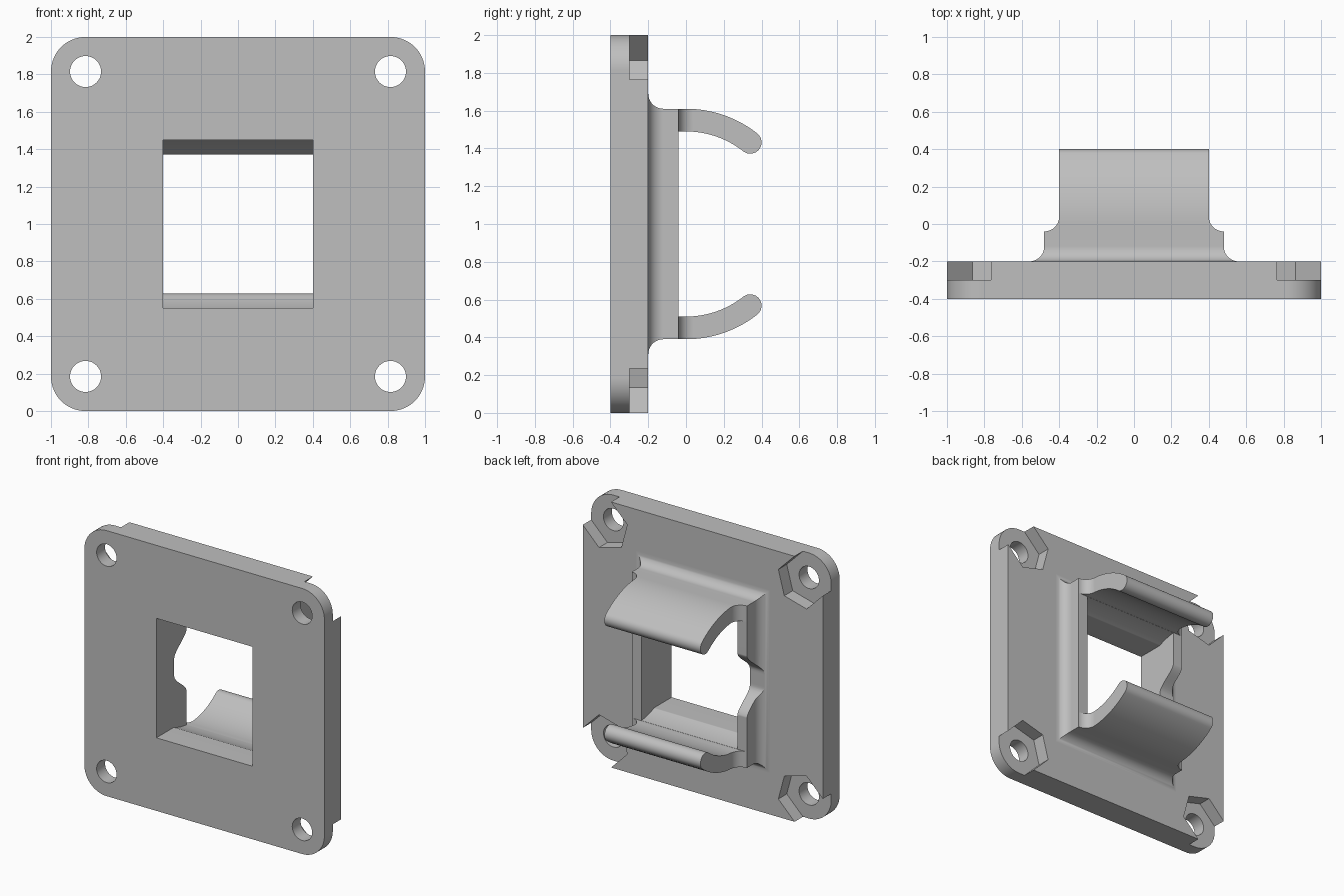
import bpy, bmesh
from math import sin, cos, pi, radians, sqrt

if "Cube" in bpy.data.objects:
    bpy.data.objects.remove(bpy.data.objects["Cube"], do_unlink=True)

grey = bpy.data.materials.new("plain grey")
grey.use_nodes = True
GREY = (0.52, 0.52, 0.52, 1)
grey.diffuse_color = GREY
grey.node_tree.nodes["Principled BSDF"].inputs["Base Color"].default_value = GREY

MID = 1.0        # height of the clip axis
INNER, OUTER = 0.49, 0.61


def loft(name, loops):
    """Closed solid through equal-length loops of 3D points."""
    bm = bmesh.new()
    rings = [[bm.verts.new(p) for p in loop] for loop in loops]
    n = len(rings[0])
    for a, b in zip(rings, rings[1:]):
        for i in range(n):
            j = (i + 1) % n
            bm.faces.new((a[i], a[j], b[j], b[i]))
    bm.faces.new(rings[0])
    bm.faces.new(rings[-1])
    bmesh.ops.recalc_face_normals(bm, faces=bm.faces[:])
    mesh = bpy.data.meshes.new(name)
    bm.to_mesh(mesh)
    bm.free()
    mesh.materials.append(grey)
    obj = bpy.data.objects.new(name, mesh)
    bpy.context.collection.objects.link(obj)
    return obj


def prism(name, points, axis, lo, hi):
    """Extrude a 2D outline along the x, y or z axis."""
    def place(p, d):
        return {"x": (d, p[0], p[1]), "y": (p[0], d, p[1]),
                "z": (p[0], p[1], d)}[axis]
    return loft(name, [[place(p, d) for p in points] for d in (lo, hi)])


def arc(cx, cy, r, start, end, steps):
    angles = [radians(start + (end - start) * i / steps) for i in range(steps + 1)]
    return [(cx + r * cos(a), cy + r * sin(a)) for a in angles]


def rect(w, h, cz=MID):
    return [(-w, cz - h), (w, cz - h), (w, cz + h), (-w, cz + h)]


def combine(target, tool, operation):
    """Apply a boolean and discard the tool."""
    mod = target.modifiers.new("combine", "BOOLEAN")
    mod.operation, mod.solver, mod.object = operation, "EXACT", tool
    bpy.context.view_layer.objects.active = target
    bpy.ops.object.modifier_apply(modifier=mod.name)
    bpy.data.objects.remove(tool, do_unlink=True)


# Rounded square flange
HOLE, CORNER = 0.815, 0.185
outline = []
for k, (sx, sz) in enumerate([(1, 1), (-1, 1), (-1, -1), (1, -1)]):
    outline += arc(sx * HOLE, MID + sz * HOLE, CORNER, 90 * k, 90 * k + 90, 16)
body = prism("mounting_bracket", outline, "y", -0.4, -0.2)

# Collar with a concave flare where it meets the flange
sections = [(-0.25, 0.08)]
for i in range(11):
    a = radians(9 * i)
    sections.append((-0.12 - 0.08 * cos(a), 0.08 * (1 - sin(a))))
sections.append((-0.04, 0))
collar = loft("collar", [[(x, y, z) for x, z in rect(0.48 + d, OUTER + d)]
                         for y, d in sections])
combine(body, collar, "UNION")

# Window and cylindrical seat through the collar
combine(body, prism("window", rect(0.4, 0.45), "y", -0.6, 0.2), "DIFFERENCE")
seat = arc(0, MID, INNER, 0, 360, 128)[:-1]
seat = [(max(y, -0.21), z) for y, z in seat if y > -0.21]
combine(body, prism("seat", seat, "x", -0.4, 0.4), "DIFFERENCE")

# Rounded notch in one side wall of the collar
notch = [(0.1, MID + 0.25), (0.1, MID - 0.25)]
for i in range(33):
    t = -1 + i / 16
    s = min(1, (1 - abs(t)) * 1.35)
    depth = 0.15 * s * s * (3 - 2 * s)
    notch.append((-0.039 - depth, MID + 0.24 * t))
combine(body, prism("notch", notch, "x", -0.7, -0.3), "DIFFERENCE")

# Curved spring arms, filleted into the collar at both sides
sweep = 38.2
mean = (INNER + OUTER) / 2
tip = (mean * sin(radians(sweep)), mean * cos(radians(sweep)))
arm = [(-0.06, OUTER)] + arc(0, 0, OUTER, 90, 90 - sweep, 24)
arm += arc(*tip, (OUTER - INNER) / 2, 90 - sweep, -90 - sweep, 16)[1:-1]
arm += arc(0, 0, INNER, 90 - sweep, 90, 24) + [(-0.06, INNER - 0.001)]
for side, name in ((1, "upper_arm"), (-1, "lower_arm")):
    clip = prism(name, [(y, MID + side * z) for y, z in arm], "x", -0.479, 0.479)
    for sx in (1, -1):
        trim = [(0.6, -0.04)] + arc(0.48, 0.04, 0.08, 270, 180, 12)
        trim += [(0.4, 0.6), (0.6, 0.6)]
        trim = [(sx * x, y) for x, y in trim]
        combine(clip, prism("trim", trim, "z", -0.2, 2.2), "DIFFERENCE")
    combine(body, clip, "UNION")

# Bolt holes and open-cornered nut pockets
R = 0.192
pocket = arc(0, 0, R, 105, 345, 4)
edge = pocket[0][0]
pocket += [(0.4, edge), (0.4, 0.4), (edge, 0.4)]
for sx in (1, -1):
    for sz in (1, -1):
        def at(points):
            return [(sx * (HOLE + x), MID + sz * (HOLE + z)) for x, z in points]
        bolt = arc(0, 0, 0.083, 0, 360, 40)[:-1]
        combine(body, prism("bolt_hole", at(bolt), "y", -0.6, 0), "DIFFERENCE")
        combine(body, prism("nut_pocket", at(pocket), "y", -0.3, 0), "DIFFERENCE")

# Smooth curves, crisp edges
bpy.ops.object.select_all(action="DESELECT")
body.select_set(True)
bpy.context.view_layer.objects.active = body
bpy.ops.object.shade_smooth_by_angle(angle=radians(30))
normals = body.modifiers.new("flat_face_normals", "WEIGHTED_NORMAL")
normals.keep_sharp = True
